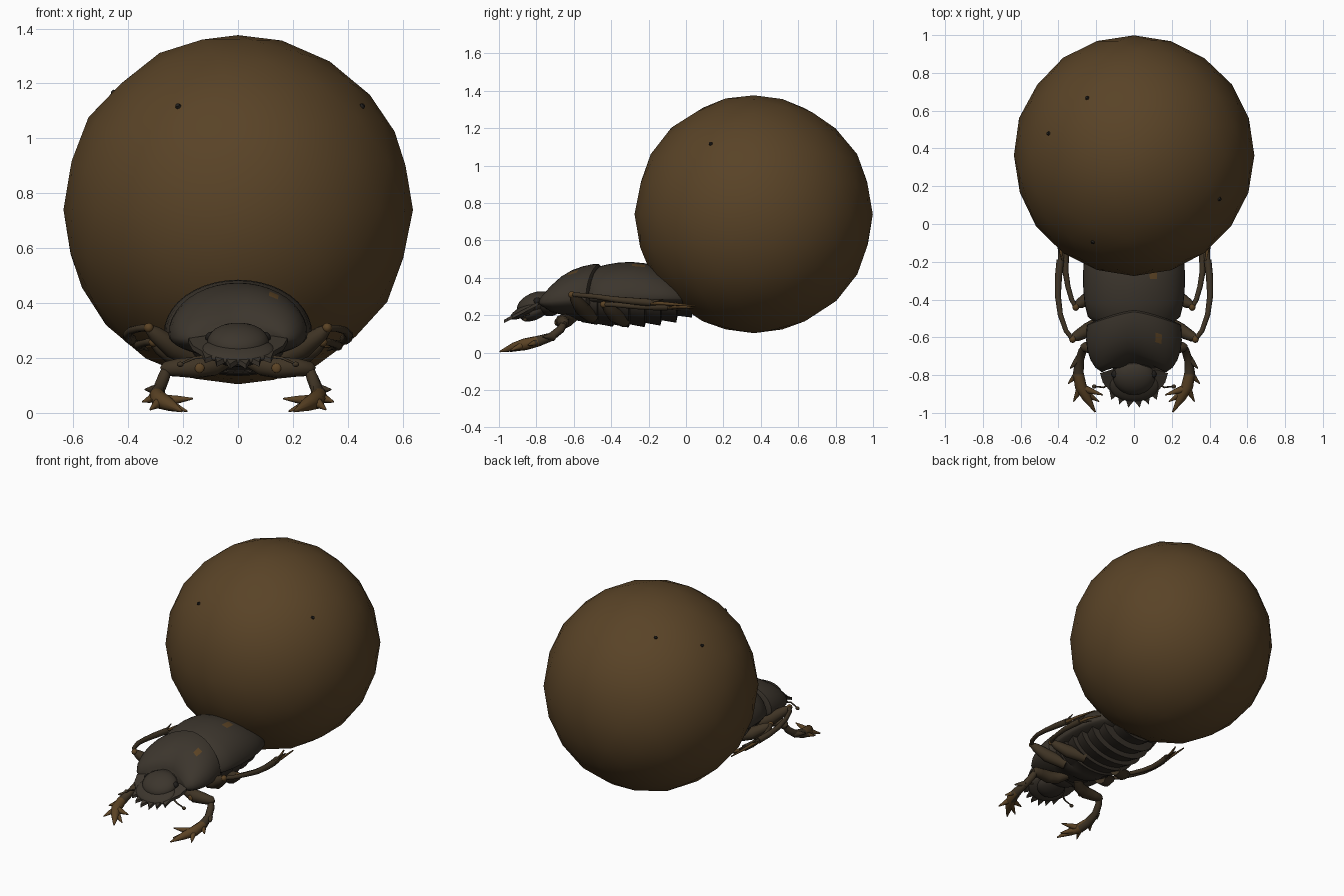
import bpy, bmesh, math, random
from mathutils import Vector, Matrix

random.seed(4)
if "Cube" in bpy.data.objects:
    bpy.data.objects.remove(bpy.data.objects["Cube"])


def material(name, rgb):
    m = bpy.data.materials.new(name)
    m.use_nodes = True
    m.diffuse_color = (*rgb, 1)
    bsdf = m.node_tree.nodes["Principled BSDF"]
    bsdf.inputs["Base Color"].default_value = (*rgb, 1)
    bsdf.inputs["Roughness"].default_value = 0.8
    return m


SOIL = material("soil_brown", (0.1, 0.056, 0.02))
SHELL = material("shell_charcoal", (0.045, 0.036, 0.026))
BELLY = material("belly_dark", (0.034, 0.027, 0.02))
LEG = material("leg_brown", (0.05, 0.034, 0.018))
DIRT = material("dirt_tan", (0.105, 0.056, 0.018))
BLACK = material("speck_black", (0.015, 0.013, 0.011))


def finish(name, bm, mats, angle=45):
    bmesh.ops.recalc_face_normals(bm, faces=bm.faces)
    mesh = bpy.data.meshes.new(name)
    bm.to_mesh(mesh)
    bm.free()
    ob = bpy.data.objects.new(name, mesh)
    bpy.context.collection.objects.link(ob)
    for m in mats:
        mesh.materials.append(m)
    bpy.ops.object.select_all(action="DESELECT")
    ob.select_set(True)
    bpy.context.view_layer.objects.active = ob
    bpy.ops.object.shade_smooth_by_angle(angle=math.radians(angle))
    return ob


def skin(bm, rings):
    """Join rings of points with quads and close both ends."""
    rows = [[bm.verts.new(p) for p in r] for r in rings]
    n = len(rows[0])
    for a, b in zip(rows, rows[1:]):
        for i in range(n):
            j = (i + 1) % n
            bm.faces.new((a[i], a[j], b[j], b[i]))
    bm.faces.new(rows[0])
    bm.faces.new(rows[-1])


def hull(name, stations, mats, sweep=0, spots=(), n=40):
    """Body part from stations of (y, half width, top, middle, bottom)."""
    rings = []
    for y, w, top, mid, bot in stations:
        ring = []
        for i in range(n):
            a = math.tau * i / n
            s = math.sin(a)
            z = mid + s * (top - mid if s > 0 else mid - bot)
            ring.append((w * math.cos(a), y - sweep * abs(math.cos(a)) ** 1.3, z))
        rings.append(ring)
    bm = bmesh.new()
    skin(bm, rings)
    for f in bm.faces:
        c = f.calc_center_median()
        if any((c - Vector(p)).length < r for p, r in spots):
            f.material_index = 1
    return finish(name, bm, mats)


def tube(name, pts, radii, mats, tip_y=None, n=10):
    """Round limb along a path; faces ahead of tip_y take the second colour."""
    pts = [Vector(p) for p in pts]
    rings = []
    for i, (p, r) in enumerate(zip(pts, radii)):
        t = (pts[min(i + 1, len(pts) - 1)] - pts[max(i - 1, 0)]).normalized()
        u = t.cross(Vector((0.1, 0.2, 1))).normalized()
        v = t.cross(u)
        rings.append([p + r * (u * math.cos(math.tau * k / n) + v * math.sin(math.tau * k / n))
                      for k in range(n)])
    bm = bmesh.new()
    skin(bm, rings)
    if tip_y is not None:
        for f in bm.faces:
            f.material_index = int(f.calc_center_median().y < tip_y)
    return finish(name, bm, mats)


def blob(name, loc, size, mat, tilt=0, seg=24):
    bm = bmesh.new()
    bmesh.ops.create_uvsphere(bm, u_segments=seg, v_segments=seg // 2, radius=1)
    bm.transform(Matrix.Translation(loc) @ Matrix.Rotation(tilt, 4, "X") @ Matrix.Diagonal((*size, 1)))
    return finish(name, bm, [mat], 60)


# Big rolled ball, slightly uneven
CENTER, R = Vector((0, 0.363, 0.74)), 0.638
bm = bmesh.new()
bmesh.ops.create_icosphere(bm, subdivisions=3, radius=R)
for v in bm.verts:
    v.co = v.co * random.uniform(0.994, 1.004) + CENTER
finish("soil_ball", bm, [SOIL], 80)

# Small dark specks lying on the ball
for p in [(-0.22, -0.1, 1.12), (0.456, 0.13, 1.12), (-0.25, 0.67, 1.24), (-0.456, 0.48, 1.17)]:
    d = (Vector(p) - CENTER).normalized()
    bm = bmesh.new()
    bmesh.ops.create_cone(bm, cap_ends=True, segments=8, radius1=0.011, radius2=0.008, depth=0.009)
    bm.transform(Matrix.Translation(CENTER + d * (R - 0.002)) @ d.to_track_quat("Z", "Y").to_matrix().to_4x4())
    finish("ball_speck", bm, [BLACK])

# Wing cases, ending inside the ball
hull("wing_cases", [
    (-0.53, 0.2, 0.43, 0.29, 0.25), (-0.49, 0.245, 0.455, 0.29, 0.25),
    (-0.42, 0.262, 0.472, 0.29, 0.25), (-0.36, 0.268, 0.482, 0.29, 0.25),
    (-0.29, 0.27, 0.485, 0.29, 0.25), (-0.22, 0.268, 0.478, 0.29, 0.25),
    (-0.14, 0.258, 0.455, 0.29, 0.25), (-0.05, 0.23, 0.41, 0.29, 0.25),
    (0.04, 0.15, 0.35, 0.29, 0.26)], [SHELL, DIRT],
    spots=[((0.1, -0.23, 0.46), 0.045)])

# Thorax shield with a swept rear edge
hull("thorax_shield", [
    (-0.715, 0.17, 0.33, 0.27, 0.23), (-0.69, 0.205, 0.375, 0.27, 0.21),
    (-0.65, 0.23, 0.415, 0.275, 0.2), (-0.6, 0.247, 0.445, 0.28, 0.2),
    (-0.55, 0.253, 0.462, 0.285, 0.2), (-0.5, 0.252, 0.473, 0.29, 0.21),
    (-0.465, 0.248, 0.474, 0.29, 0.22), (-0.455, 0.235, 0.46, 0.29, 0.23)],
    [SHELL, DIRT], sweep=0.07, spots=[((0.12, -0.62, 0.43), 0.035)])

# Ridged belly plates
plates = []
for i in range(8):
    y = -0.64 + i * 0.085
    bulge = math.sqrt(max(0.05, 1 - ((y + 0.37) / 0.42) ** 2))
    for dy, k in ((0, 0.93), (0.078, 1.04)):
        plates.append((y + dy, 0.235 * bulge * k, 0.31, 0.28, 0.28 - 0.14 * bulge * k))
hull("belly", plates, [BELLY])

# Head: toothed plate, dome, chin and neck
half = [(0, -0.935), (0.03, -0.972), (0.045, -0.925), (0.078, -0.955), (0.085, -0.905),
        (0.12, -0.93), (0.13, -0.88), (0.165, -0.84), (0.18, -0.79), (0.1, -0.765)]
outline = half + [(-x, y) for x, y in half[:0:-1]]
bm = bmesh.new()
skin(bm, [[(x, y, 0.16 + 0.52 * (y + 0.97) + lift) for x, y in outline] for lift in (0, 0.018)])
finish("head_plate", bm, [SHELL], 30)
blob("head_dome", (0, -0.81, 0.262), (0.112, 0.1, 0.058), SHELL, 0.42)
blob("head_slope", (0, -0.855, 0.228), (0.135, 0.095, 0.03), SHELL, 0.48)
blob("chin", (0, -0.81, 0.215), (0.095, 0.08, 0.04), BELLY, 0.4)
blob("neck", (0, -0.73, 0.26), (0.13, 0.07, 0.065), BELLY)
blob("head_dirt", (0, -0.77, 0.288), (0.075, 0.05, 0.035), LEG, 0.2)

for side, label in ((1, "left"), (-1, "right")):
    def at(*pts):
        return [(side * x, y, z) for x, y, z in pts]

    # Eye and antenna
    blob(label + "_eye", at((0.098, -0.795, 0.275))[0], (0.022, 0.022, 0.02), BLACK, seg=14)
    tube(label + "_antenna", at((0.12, -0.84, 0.205), (0.16, -0.865, 0.2), (0.205, -0.86, 0.18)),
         (0.006, 0.005, 0.004), [LEG])
    blob(label + "_antenna_club", at((0.21, -0.86, 0.177))[0], (0.013, 0.012, 0.01), LEG, seg=10)

    # Front leg with digging teeth
    tube(label + "_front_thigh", at((0.04, -0.6, 0.19), (0.09, -0.64, 0.17), (0.15, -0.66, 0.165),
                                    (0.22, -0.658, 0.165), (0.265, -0.65, 0.16), (0.28, -0.65, 0.155)),
         (0.025, 0.036, 0.04, 0.033, 0.026, 0.012), [LEG])
    tube(label + "_front_shin", at((0.255, -0.645, 0.17), (0.272, -0.67, 0.125), (0.288, -0.72, 0.085),
                                   (0.295, -0.79, 0.062), (0.282, -0.86, 0.045), (0.25, -0.92, 0.03),
                                   (0.205, -0.995, 0.006)),
         (0.018, 0.022, 0.023, 0.029, 0.032, 0.024, 0.004), [LEG, DIRT], -0.82)
    for root, tip in [((0.288, -0.71, 0.085), (0.338, -0.765, 0.085)),
                      ((0.292, -0.785, 0.06), (0.348, -0.845, 0.04)),
                      ((0.28, -0.86, 0.045), (0.32, -0.94, 0.012)),
                      ((0.27, -0.87, 0.045), (0.165, -0.905, 0.052)),
                      ((0.265, -0.89, 0.035), (0.185, -0.94, 0.006))]:
        mid = [(a * 0.5 + b * 0.5) for a, b in zip(root, tip)]
        tube(label + "_front_tooth", at(root, mid, tip), (0.022, 0.014, 0.003), [LEG, DIRT], -0.82)
    blob(label + "_thigh_dirt", at((0.14, -0.695, 0.163))[0], (0.018, 0.008, 0.018), DIRT, seg=12)

    # Middle and hind legs reaching back to the ball
    for leg, thigh, shin, foot in [
        ("middle", [(0.14, -0.5, 0.19), (0.24, -0.56, 0.24), (0.305, -0.595, 0.29), (0.335, -0.61, 0.315)],
         [(0.325, -0.61, 0.31), (0.36, -0.565, 0.308), (0.39, -0.48, 0.3), (0.403, -0.38, 0.285),
          (0.4, -0.28, 0.275), (0.39, -0.19, 0.268)],
         [(0.392, -0.2, 0.268), (0.385, -0.1, 0.262), (0.365, 0.05, 0.25)]),
        ("hind", [(0.12, -0.33, 0.17), (0.22, -0.38, 0.2), (0.285, -0.42, 0.24), (0.315, -0.435, 0.26)],
         [(0.308, -0.44, 0.258), (0.33, -0.4, 0.258), (0.35, -0.33, 0.252), (0.363, -0.25, 0.247),
          (0.363, -0.17, 0.245), (0.355, -0.1, 0.246)],
         [(0.357, -0.11, 0.246), (0.34, -0.04, 0.246), (0.305, 0.04, 0.24)])]:
        name = f"{label}_{leg}_"
        tube(name + "thigh", at(*thigh), (0.035, 0.04, 0.028, 0.012), [LEG])
        tube(name + "shin", at(*shin), (0.012, 0.013, 0.014, 0.016, 0.019, 0.02), [LEG])
        tube(name + "foot", at(*foot), (0.011, 0.009, 0.004), [DIRT])
        blob(name + "knee", at(shin[0])[0], (0.018, 0.02, 0.018), DIRT, seg=12)
        x, y, z = shin[-1]
        for dx, dz in ((-0.03, -0.02), (0.012, 0.018)):
            tube(name + "spur", at((x, y - 0.02, z), (x + dx, y + 0.07, z + dz)), (0.012, 0.002), [LEG])
